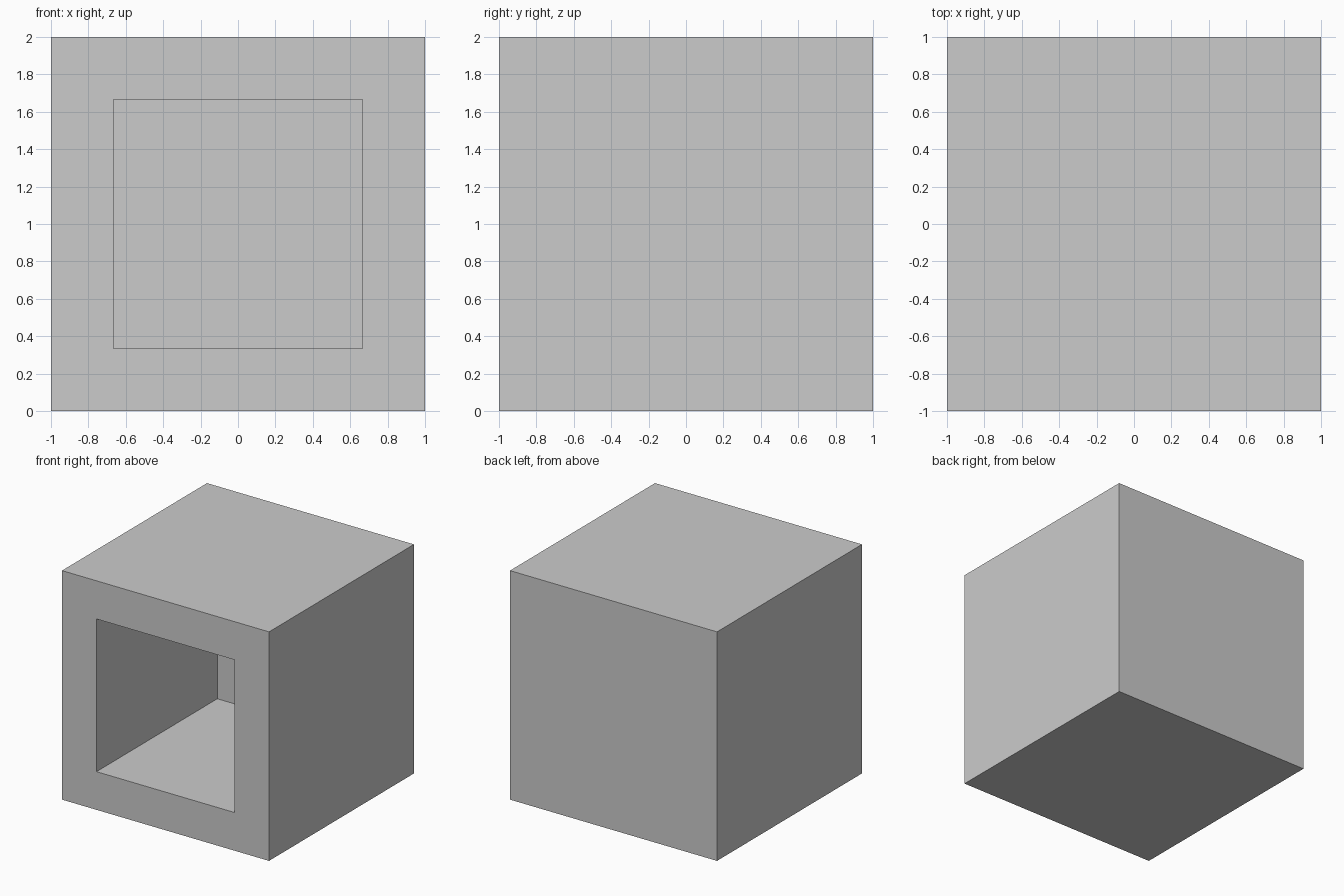
import bpy
import bmesh
from mathutils import Vector

if "Cube" in bpy.data.objects:
    bpy.data.objects.remove(bpy.data.objects["Cube"])

WALL = 1 / 3   # wall thickness of the box
SIZE = 2.0

grey = bpy.data.materials.new("plain grey")
grey.diffuse_color = (0.6, 0.6, 0.6, 1)
grey.use_nodes = True
grey.node_tree.nodes["Principled BSDF"].inputs["Base Color"].default_value = grey.diffuse_color

# Solid cube standing on the ground
bm = bmesh.new()
bmesh.ops.create_cube(bm, size=SIZE)
bmesh.ops.translate(bm, verts=bm.verts, vec=(0, 0, SIZE / 2))

# Square opening inset in the front face, then pushed in to form the cavity
bm.faces.ensure_lookup_table()
bm.normal_update()
front = min(bm.faces, key=lambda f: f.calc_center_median().y)
bmesh.ops.inset_region(bm, faces=[front], thickness=WALL, use_even_offset=True)
cavity = bmesh.ops.extrude_discrete_faces(bm, faces=[front])["faces"][0]
bmesh.ops.translate(bm, verts=cavity.verts, vec=Vector((0, SIZE - WALL, 0)))
bmesh.ops.recalc_face_normals(bm, faces=bm.faces)

mesh = bpy.data.meshes.new("open_box")
bm.to_mesh(mesh)
bm.free()
mesh.materials.append(grey)
box = bpy.data.objects.new("open_box", mesh)
bpy.context.scene.collection.objects.link(box)
